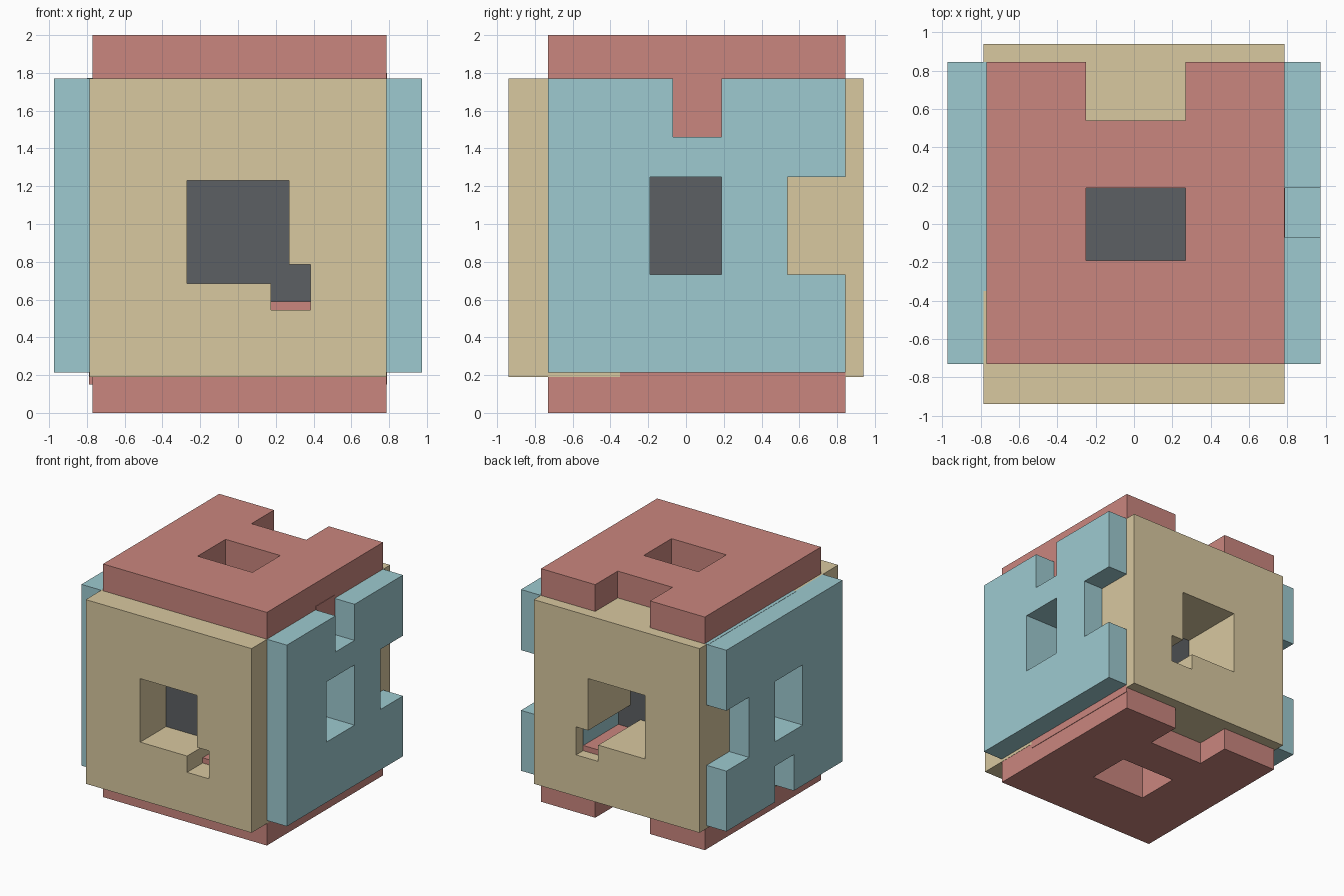
import bpy

if "Cube" in bpy.data.objects:
    bpy.data.objects.remove(bpy.data.objects["Cube"])


def material(name, rgb):
    m = bpy.data.materials.new(name)
    m.diffuse_color = (*rgb, 1)
    m.use_nodes = True
    m.node_tree.nodes["Principled BSDF"].inputs["Base Color"].default_value = m.diffuse_color
    return m


RED = material("red", (0.59, 0.24, 0.21))
TAN = material("tan", (0.69, 0.58, 0.35))
TEAL = material("teal", (0.34, 0.59, 0.63))
DARK = material("dark", (0.107, 0.117, 0.125))


def box(name, x, y, z, mat=None):
    """Box from (min, max) ranges on each axis."""
    verts = [(a, b, c) for a in x for b in y for c in z]
    faces = [(0, 1, 3, 2), (4, 6, 7, 5), (0, 4, 5, 1),
             (2, 3, 7, 6), (0, 2, 6, 4), (1, 5, 7, 3)]
    me = bpy.data.meshes.new(name)
    me.from_pydata(verts, [], faces)
    if mat:
        me.materials.append(mat)
    ob = bpy.data.objects.new(name, me)
    bpy.context.collection.objects.link(ob)
    return ob


def combine(ob, op, *ranges):
    """Boolean a box into or out of an object and keep the result."""
    tool = box("cutter", *ranges, ob.data.materials[0])
    tool.hide_render = True
    mod = ob.modifiers.new("bool", 'BOOLEAN')
    mod.operation, mod.solver, mod.object = op, 'EXACT', tool
    dg = bpy.context.evaluated_depsgraph_get()
    me = bpy.data.meshes.new_from_object(ob.evaluated_get(dg))
    ob.modifiers.clear()
    ob.data = me
    bpy.data.objects.remove(tool)


def cut(ob, *r):
    combine(ob, 'DIFFERENCE', *r)


def add(ob, *r):
    combine(ob, 'UNION', *r)


Y = (-0.73, 0.845)      # shared depth of the red and teal pieces
W = 0.787               # half width of the tan body

# Inner core
box("inner_core", (-0.59, 0.59), (-0.59, 0.37), (0.59, 1.41), DARK)

# Tan front-to-back body with windows, and room for the other collars
body = box("front_back_body", (-W, W), (-0.94, 0.94), (0.19, 1.77), TAN)
cut(body, (-0.27, 0.27), (-1.1, -0.45), (0.685, 1.23))
cut(body, (-0.27, 0.27), (0.25, 1.1), (0.685, 1.23))
cut(body, (0.175, 0.385), (-1.1, 1.1), (0.545, 0.785))
cut(body, (-0.3, 0.3), (-0.24, 0.24), (-0.1, 2.1))
cut(body, (-1.1, 1.1), (-0.24, 0.24), (0.68, 1.3))

# Red top and bottom plates, each with a collar, a window and a back notch
for name, plate, collar in (("top_plate", (1.77, 2), (1.41, 1.9)),
                            ("bottom_plate", (0, 0.19), (0.1, 0.59))):
    p = box(name, (-0.77, 0.785), Y, plate, RED)
    add(p, (-0.35, 0.35), (-0.3, 0.3), collar)
    cut(p, (-0.25, 0.27), (-0.19, 0.188), (-0.2, 2.2))
    cut(p, (-0.25, 0.27), (0.54, 1), (-0.2, 2.2))

# Teal side plates, each with a collar, a window, a back notch and an edge notch
for name, plate, collar, notch in (
        ("right_plate", (W, 0.975), (0.59, 0.9), (1.46, 1.9)),
        ("left_plate", (-0.975, -W), (-0.9, -0.59), (0.1, 0.525))):
    p = box(name, plate, Y, (0.215, 1.77), TEAL)
    add(p, collar, (-0.3, 0.3), (0.64, 1.34))
    cut(p, (-1.2, 1.2), (-0.19, 0.188), (0.733, 1.25))
    cut(p, (-1.2, 1.2), (0.537, 1), (0.733, 1.25))
    cut(p, (-1.2, 1.2), (-0.07, 0.188), notch)

# Red tabs seen behind the side notches, and the thin lower ledge
box("right_tab", (0.7, W + 0.002), (-0.07, 0.188), (1.4, 1.8), RED)
box("left_tab", (-W - 0.002, -0.7), (-0.07, 0.188), (0.15, 0.56), RED)
box("right_ledge", (0.7, W + 0.002), (-0.35, 0.845), (0.15, 0.215), RED)

# Teal lip beside the top plate
box("left_lip", (-0.8, -0.77), (-0.35, 0.845), (1.7, 1.772), TEAL)

# Red and teal bars passing through the small window corner
box("window_floor_bar", (0.17, 0.39), Y, (0.5, 0.59), RED)
box("window_side_bar", (0.383, 0.45), Y, (0.59, 0.784), TEAL)
